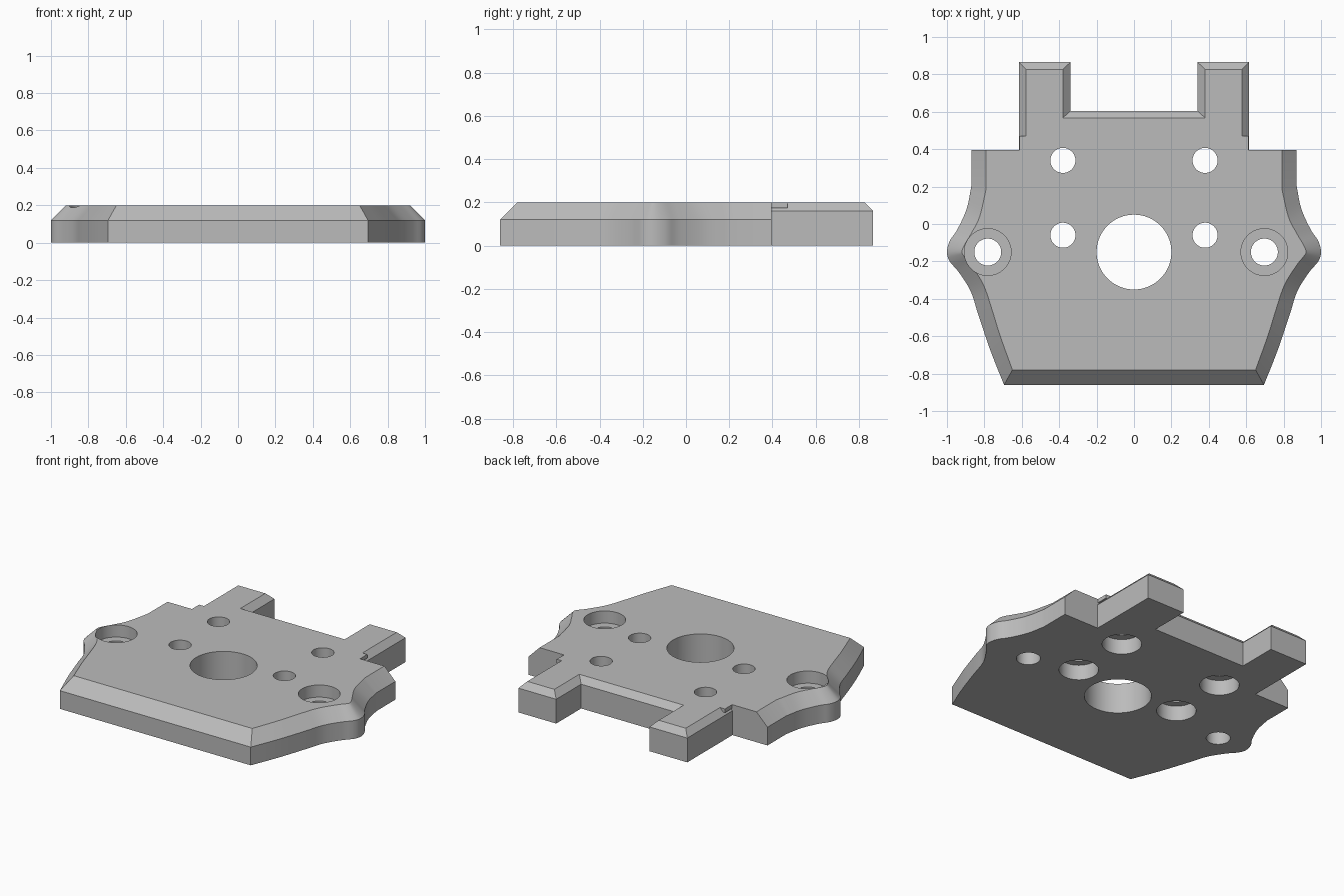
import bpy, bmesh, math
from mathutils import Vector

if "Cube" in bpy.data.objects:
    bpy.data.objects.remove(bpy.data.objects["Cube"])

TOP = 0.20

# One plain grey for the whole part
grey = bpy.data.materials.new("plain grey")
grey.use_nodes = True
colour = (0.5, 0.5, 0.5, 1)
grey.diffuse_color = colour
grey.node_tree.nodes["Principled BSDF"].inputs["Base Color"].default_value = colour


def finish(name, bm):
    bmesh.ops.recalc_face_normals(bm, faces=bm.faces)
    mesh = bpy.data.meshes.new(name)
    bm.to_mesh(mesh)
    bm.free()
    mesh.materials.append(grey)
    obj = bpy.data.objects.new(name, mesh)
    bpy.context.collection.objects.link(obj)
    return obj


def spline(points, steps=5):
    """Smooth curve through the points."""
    pts = [Vector(p) for p in points]
    pts = [2 * pts[0] - pts[1]] + pts + [2 * pts[-1] - pts[-2]]
    out = []
    for a, b, c, d in zip(pts, pts[1:], pts[2:], pts[3:]):
        for i in range(steps):
            t = i / steps
            out.append(0.5 * (2 * b + (c - a) * t + (2 * a - 5 * b + 4 * c - d) * t**2
                              + (3 * b - a - 3 * c + d) * t**3))
    return out + [pts[-2]]


# Side edge: outer x, y then top x, y of the chamfer, front to back
side = spline([
    (0.695, -0.86, 0.65, -0.78), (0.77, -0.67, 0.715, -0.60),
    (0.834, -0.48, 0.76, -0.455), (0.873, -0.36, 0.805, -0.325),
    (0.935, -0.26, 0.87, -0.22), (0.985, -0.20, 0.91, -0.17),
    (1.0, -0.15, 0.92, -0.147), (0.985, -0.09, 0.905, -0.11),
    (0.945, -0.03, 0.87, -0.05), (0.895, 0.08, 0.825, 0.04),
    (0.87, 0.20, 0.79, 0.19)])
half = [(p, 0.12) for p in side + [Vector((0.87, 0.395, 0.79, 0.395))]]

# Back tab and notch, with a narrower chamfer
half += [(Vector(p), 0.16) for p in [
    (0.615, 0.395, 0.577, 0.395), (0.615, 0.865, 0.577, 0.827),
    (0.34, 0.865, 0.38, 0.827), (0.34, 0.605, 0.38, 0.567)]]
outline = half + [(Vector((-p[0], p[1], -p[2], p[3])), z) for p, z in reversed(half)]

# Plate: three rings joined into a chamfered slab
bm = bmesh.new()
rings = [[bm.verts.new((p[0], p[1], 0)) for p, z in outline],
         [bm.verts.new((p[0], p[1], z)) for p, z in outline],
         [bm.verts.new((p[2], p[3], TOP)) for p, z in outline]]
count = len(outline)
for low, high in zip(rings, rings[1:]):
    for i in range(count):
        j = (i + 1) % count
        bm.faces.new((low[i], low[j], high[j], high[i]))
bm.faces.new(rings[0])
bm.faces.new(rings[2])
plate = finish("plate", bm)


def boolean(cutter, operation="DIFFERENCE"):
    mod = plate.modifiers.new(cutter.name, "BOOLEAN")
    mod.operation, mod.solver, mod.object = operation, "EXACT", cutter
    bpy.context.view_layer.objects.active = plate
    bpy.ops.object.modifier_apply(modifier=mod.name)
    bpy.data.objects.remove(cutter)


def drill(name, x, y, radius, low=-0.1, high=0.3):
    bm = bmesh.new()
    bmesh.ops.create_cone(bm, cap_ends=True, segments=64, radius1=radius,
                          radius2=radius, depth=high - low)
    bmesh.ops.translate(bm, verts=bm.verts, vec=(x, y, (low + high) / 2))
    boolean(finish(name, bm))


# Small lips that close the chamfer at the root of each tab
for s in (-1, 1):
    bm = bmesh.new()
    bmesh.ops.create_cube(bm, size=1)
    bmesh.ops.scale(bm, verts=bm.verts, vec=(0.075, 0.085, 0.025))
    bmesh.ops.translate(bm, verts=bm.verts, vec=(s * 0.575, 0.4275, 0.1875))
    boolean(finish("tab_lip", bm), "UNION")

# Centre bore
drill("centre_bore", 0, -0.15, 0.20)

# Four bolt holes, recessed from below
for x in (-0.38, 0.38):
    for y in (-0.06, 0.34):
        drill("bolt_hole", x, y, 0.067)
        drill("bolt_recess", x, y, 0.118, high=0.10)

# Two mounting holes, recessed from above
for x in (-0.782, 0.697):
    drill("mount_hole", x, -0.15, 0.072)
    drill("mount_recess", x, -0.15, 0.125, low=0.12)

# Smooth the curved walls, keep edges sharp
bpy.ops.object.select_all(action="DESELECT")
plate.select_set(True)
bpy.context.view_layer.objects.active = plate
bpy.ops.object.shade_smooth_by_angle(angle=math.radians(25))
